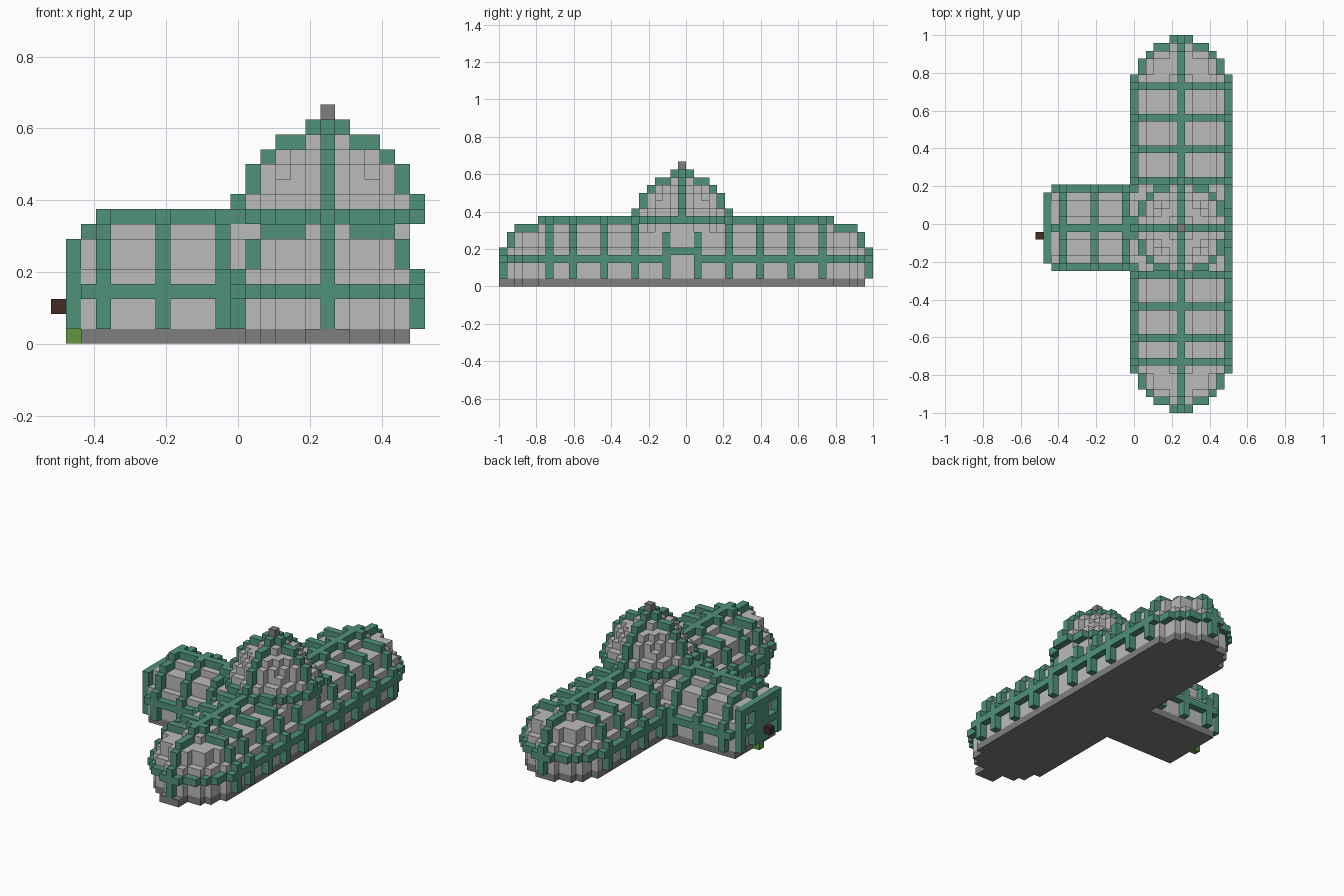
import bpy
import bmesh
from mathutils import Vector

if "Cube" in bpy.data.objects:
    bpy.data.objects.remove(bpy.data.objects["Cube"], do_unlink=True)

U = 2 / 48                      # block size
NX, NY, NZ = 25, 48, 16         # grid in blocks
CX, CY = 18, 23                 # crossing of hall and wing
DIRS = [(1, 0, 0), (-1, 0, 0), (0, 1, 0), (0, -1, 0), (0, 0, 1), (0, 0, -1)]


def material(name, colour):
    mat = bpy.data.materials.new(name)
    mat.use_nodes = True
    mat.diffuse_color = (*colour, 1)
    mat.node_tree.nodes["Principled BSDF"].inputs["Base Color"].default_value = (*colour, 1)
    return mat


GREEN = material("green frame", (0.08, 0.285, 0.195))
GLASS = material("pale glass", (0.5, 0.5, 0.495))
STONE = material("grey stone", (0.21, 0.21, 0.21))
BROWN = material("dark brown", (0.054, 0.026, 0.017))
GRASS = material("grass green", (0.13, 0.3, 0.048))


def cells(rule):
    return {(i, j, k) for i in range(NX) for j in range(NY) for k in range(NZ)
            if rule(i, j, k)}


def inner(rule):
    """Blocks whose six neighbours also satisfy the rule."""
    def test(i, j, k):
        return rule(i, j, k) and all(rule(i + a, j + b, k + c) for a, b, c in DIRS)
    return test


# Long hall with rounded ends
def hall(i, j, k):
    dy = max(6 - j, 0, j - 41)
    limit = 38 if k <= 4 else 27 if k <= 6 else 20 if k == 7 else 2 if k == 8 else -1
    return (i - CX) ** 2 + dy ** 2 <= limit


# Side wing with a stepped end
def wing(i, j, k):
    d = abs(j - CY)
    half = 5 if k <= 4 else 4 if k <= 6 else 3 if k == 7 else 1 if k == 8 else -1
    if i == 1:
        return d <= min(half, 4) and k <= 6
    return 2 <= i <= CX and d <= half and (i > 2 or k <= 7)


# Round drum and cupola over the crossing
CUPOLA = {10: 26, 11: 26, 12: 17, 13: 10, 14: 2}


def cupola(i, j, k):
    limit = 38 if k <= 9 else CUPOLA.get(k, -1)
    return (i - CX) ** 2 + (j - CY) ** 2 <= limit


hall_in, wing_in, cupola_in = inner(hall), inner(wing), inner(cupola)
HALL_RIBS = {6} | set(range(9, 42, 4))
WING_RIBS = {3, 7, 11}


def hall_frame(i, j, k):
    if k < 1 or not hall(i, j, k) or hall_in(i, j, k):
        return False
    doorway = abs(j - CY) <= 1 and i > CX
    belt = k == (4 if doorway else 3)
    return belt or j in HALL_RIBS or i == CX


def wing_frame(i, j, k):
    if k < 1 or not wing(i, j, k) or wing_in(i, j, k):
        return False
    d = abs(j - CY)
    end_arch = i == 1 and (d in (0, 1, 4) or k == 6)
    return k == 3 or i in WING_RIBS or j == CY or end_arch


def cupola_frame(i, j, k):
    if k < 8 or not cupola(i, j, k) or cupola_in(i, j, k):
        return False
    return k == 8 or i == CX or j == CY


def floor(i, j, k):
    step = j == 0 and abs(i - CX) <= 1
    return k == 0 and (hall_in(i, j, 1) or wing_in(i, j, 1) or step)


frames = {"hall_frame": cells(hall_frame), "wing_frame": cells(wing_frame),
          "cupola_frame": cells(cupola_frame)}
panes = {"hall_glass": hall_in, "wing_glass": wing_in, "cupola_glass": cupola_in}

parts = [(n, c, GREEN) for n, c in frames.items()]
parts += [(n, cells(lambda i, j, k, r=r: k >= 1 and r(i, j, k)), GLASS)
          for n, r in panes.items()]
parts += [("stone_floor", cells(floor), STONE),
          ("finial", {(CX, CY, 15)}, STONE),
          ("door_knob", {(0, CY - 1, 2)}, BROWN),
          ("door_mat", {(1, CY, 0)}, GRASS)]

# A block shared by two parts belongs to one only; glass hides inner frames
glass_all = set().union(*(c for n, c, m in parts if m == GLASS))
solid = set().union(*(c for n, c, m in parts))
used = set()


def build(name, blocks, mat):
    """Make one mesh from the exposed sides of its blocks."""
    bm = bmesh.new()
    corners = {}

    def corner(p):
        if p not in corners:
            corners[p] = bm.verts.new(((p[0] - NX / 2) * U, (p[1] - NY / 2) * U, p[2] * U))
        return corners[p]

    for block in sorted(blocks):
        for d in DIRS:
            if tuple(a + b for a, b in zip(block, d)) in solid:
                continue
            normal = Vector(d)
            side = Vector((d[1], d[2], d[0]))
            up = normal.cross(side)
            centre = Vector(block) + Vector((0.5, 0.5, 0.5)) + normal / 2
            quad = []
            for s, t in ((-1, -1), (1, -1), (1, 1), (-1, 1)):
                p = centre + side * (s / 2) + up * (t / 2)
                quad.append(corner(tuple(round(v) for v in p)))
            bm.faces.new(quad)
    mesh = bpy.data.meshes.new(name)
    bm.normal_update()
    bm.to_mesh(mesh)
    bm.free()
    mesh.materials.append(mat)
    obj = bpy.data.objects.new(name, mesh)
    bpy.context.scene.collection.objects.link(obj)


for name, blocks, mat in parts:
    if mat == GREEN:
        blocks = blocks - glass_all
    blocks = blocks - used
    used |= blocks
    build(name, blocks, mat)
